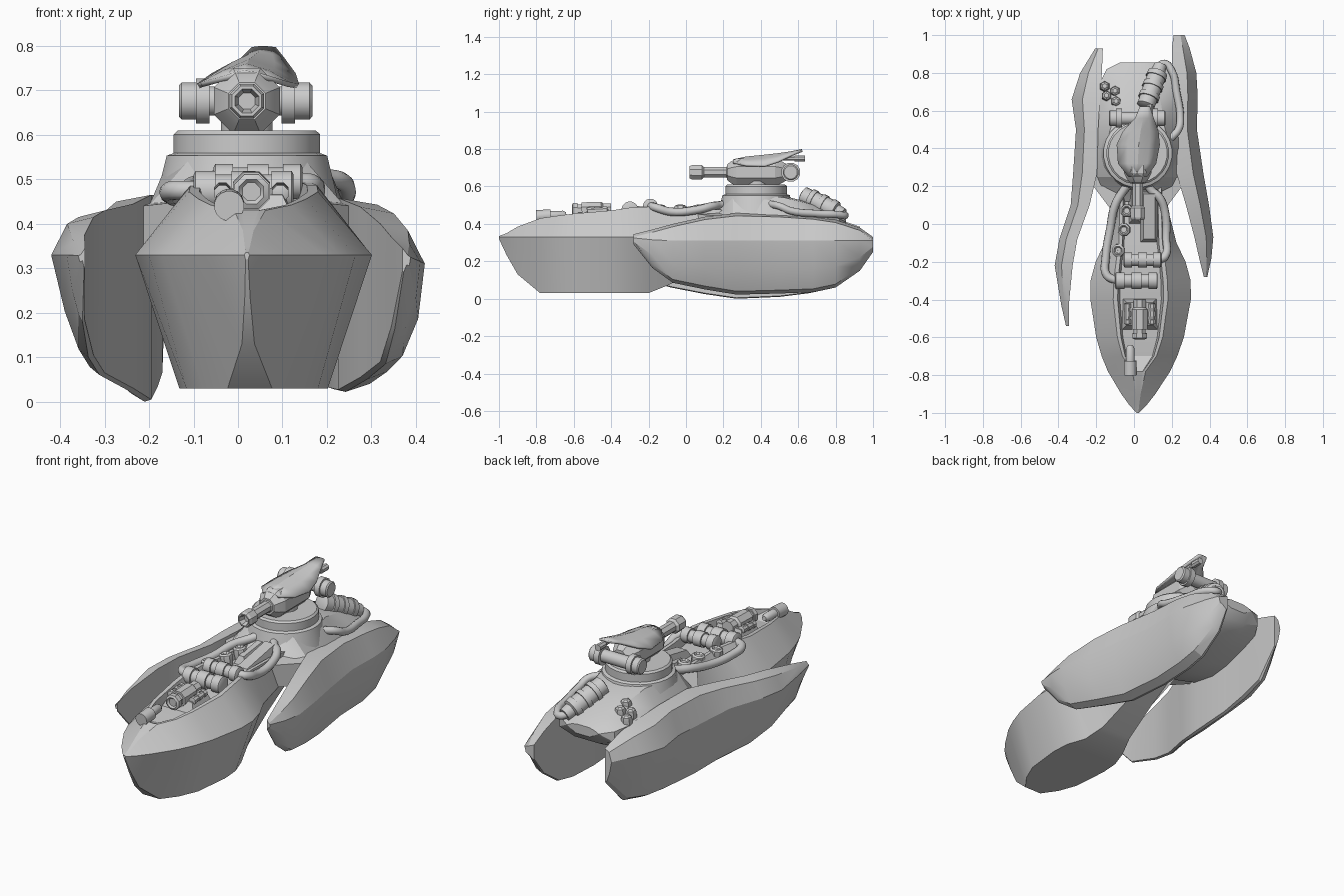
import bpy, bmesh, math
from mathutils import Vector


def finish(name, bm, angle=25):
    bmesh.ops.remove_doubles(bm, verts=bm.verts, dist=0.0005)
    bmesh.ops.recalc_face_normals(bm, faces=bm.faces)
    me = bpy.data.meshes.new(name)
    bm.to_mesh(me)
    bm.free()
    ob = bpy.data.objects.new(name, me)
    bpy.context.collection.objects.link(ob)
    bpy.ops.object.select_all(action='DESELECT')
    ob.select_set(True)
    bpy.context.view_layer.objects.active = ob
    bpy.ops.object.shade_smooth_by_angle(angle=math.radians(angle))
    return ob


def loft(name, rings, angle=25):
    """Skin closed rings of points and cap both ends."""
    bm = bmesh.new()
    vs = [[bm.verts.new(p) for p in r] for r in rings]
    n = len(vs[0])
    for a, b in zip(vs, vs[1:]):
        for i in range(n):
            j = (i + 1) % n
            bm.faces.new((a[i], a[j], b[j], b[i]))
    bm.faces.new(vs[0])
    bm.faces.new(vs[-1])
    return finish(name, bm, angle)


def lathe(name, p0, p1, prof, n=16, angle=35):
    """Turn a (fraction along axis, radius) profile around the axis p0-p1."""
    p0, p1 = Vector(p0), Vector(p1)
    q = (p1 - p0).to_track_quat('Z', 'Y')
    rings = []
    for t, r in prof:
        c = p0.lerp(p1, t)
        rings.append([c + q @ Vector((r * math.cos(2 * math.pi * (i + .5) / n),
                                      r * math.sin(2 * math.pi * (i + .5) / n), 0)) for i in range(n)])
    return loft(name, rings, angle)


def pipe(name, pts, r=0.022):
    cu = bpy.data.curves.new(name, 'CURVE')
    cu.dimensions = '3D'
    cu.bevel_depth, cu.bevel_resolution, cu.resolution_u = r, 3, 5
    cu.use_fill_caps = True
    sp = cu.splines.new('BEZIER')
    sp.bezier_points.add(len(pts) - 1)
    for b, p in zip(sp.bezier_points, pts):
        b.co = p
        b.handle_left_type = b.handle_right_type = 'AUTO'
    ob = bpy.data.objects.new(name, cu)
    bpy.context.collection.objects.link(ob)


def wedge(name, x0, x1, y0, y1, z, h0, h1, inset=0.02):
    """Tapered block whose top slopes from h0 (front) to h1 (back)."""
    loft(name, [[(x0, y0, z), (x1, y0, z), (x1, y1, z), (x0, y1, z)],
                [(x0 + inset, y0 + inset, h0), (x1 - inset, y0 + inset, h0),
                 (x1 - inset, y1 - inset, h1), (x0 + inset, y1 - inset, h1)]])


BANDS = [(0, .8), (.02, 1), (.22, 1), (.22, .8), (.38, .8), (.38, 1), (.62, 1),
         (.62, .8), (.78, .8), (.78, 1), (.98, 1), (1, .8)]


def banded(name, p0, p1, r, n=16):
    lathe(name, p0, p1, [(t, k * r) for t, k in BANDS], n)


# Front hull with sunken machinery well: y, chine half width, bottom half width, bottom z, rim half width, rim z
HULL = [(-1, .006, .003, .32, .003, .335), (-.96, .045, .006, .235, .006, .35),
        (-.9, .09, .014, .13, .012, .385), (-.78, .165, .05, .03, .035, .43),
        (-.7, .2, .108, .03, .09, .442), (-.6, .232, .148, .03, .12, .455),
        (-.4, .266, .167, .03, .145, .472), (-.3, .265, .16, .03, .142, .487), (-.2, .238, .125, .03, .13, .492),
        (-.1, .19, .09, .07, .115, .488), (.1, .14, .07, .17, .11, .48), (.3, .13, .06, .27, .11, .47)]
rings = []
for y, w, b, zb, r, z in HULL:
    well = y > -.75
    ri = r * (.84 if well else .6)
    fz = z - (.045 if well else 0)
    cx = .02 + .015 * min(1, (y + 1) / .5)
    zc = .33
    left = [(-b, zb), (-w, zc), (-r, z), (-ri, z), (-ri * .9, fz)]
    rings.append([(cx + x, y, zz) for x, zz in left] + [(cx - x, y, zz) for x, zz in reversed(left)])
loft("front_hull", rings)

# Side pontoons: y, inner x, outer x, top z, ridge z, bottom z
RIGHT = [(-.28, .37, .388, .345, .325, .29), (-.18, .345, .41, .37, .315, .165),
         (-.07, .32, .42, .4, .31, .085), (.1, .275, .397, .438, .31, .05),
         (.27, .225, .367, .458, .31, .022), (.5, .2, .333, .452, .31, .028),
         (.68, .2, .337, .44, .31, .035), (.8, .2, .33, .422, .31, .06),
         (.93, .2, .295, .38, .31, .15), (1, .21, .268, .33, .31, .25)]
LEFT = [(-.54, -.344, -.36, .345, .33, .3), (-.43, -.345, -.385, .375, .33, .18),
        (-.22, -.325, -.42, .415, .33, .1), (-.08, -.3, -.395, .43, .33, .06),
        (.1, -.235, -.335, .445, .33, .025), (.27, -.195, -.322, .465, .33, 0),
        (.5, -.19, -.307, .465, .33, .01), (.66, -.18, -.33, .45, .33, .03),
        (.8, -.17, -.285, .43, .33, .06), (.93, -.165, -.205, .385, .32, .2)]
# fm, fb: how far out the lower wall reaches halfway down and at the bottom
for name, table, fm, fb in (("right_pontoon", RIGHT, .85, .5), ("left_pontoon", LEFT, .68, .35)):
    rings = []
    for y, xi, xo, zt, zm, zb in table:
        w = xo - xi
        rings.append([(x, y, z) for x, z in ((xi, zt), (xi + w * .62, zt - .015), (xo, zm),
                                            (xi + w * fm, zb + (zm - zb) * .45), (xi + w * fb, zb + .018),
                                            (xi + w * .12, zb), (xi, zb + .005))])
    loft(name, rings, 22)

# Rear deck sloping from the turret to a rounded stern: y, base half width, top half width, top z, underside z
DECK = [(.12, .11, .08, .45, .33), (.2, .2, .1, .5, .3), (.25, .22, .13, .552, .27),
        (.4, .22, .175, .555, .24), (.52, .215, .14, .55, .25), (.66, .205, .12, .515, .28),
        (.76, .195, .115, .475, .31), (.82, .165, .105, .448, .34), (.855, .095, .07, .43, .38)]
rings = []
for y, w, t, z, zb in DECK:
    half = [(-w * .45, zb), (-w, zb + .03), (-w, min(z - .02, .44)), (-t, z - .008), (-t * .55, z)]
    rings.append([(.02 + x, y, zz) for x, zz in half] + [(.02 - x, y, zz) for x, zz in reversed(half)])
loft("rear_deck", rings)

# Shoulder brackets joining the neck to each pontoon
for s, n in ((-1, "left"), (1, "right")):
    loft(n + "_shoulder", [[(.02 + s * x, y, z + d) for x, y, z in
                            ((.1, .02, .455), (.235, .2, .44), (.22, .36, .45), (.1, .3, .47))] for d in (0, -.12)])

# Turret base ring
lathe("turret_ring", (.02, .375, .46), (.02, .375, .61),
      [(0, .205), (.62, .182), (.66, .166), (.94, .166), (1, .156)], 24)

# Turret body, gun barrel and muzzle
Z = .676
lathe("turret_neck", (.02, .38, .6), (.02, .38, .67), [(0, .06), (1, .06)], 12)
lathe("turret_body", (.02, .22, Z), (.02, .54, Z),
      [(0, .045), (.06, .062), (.16, .08), (.8, .08), (.92, .062), (1, .045)], 8, 20)
lathe("gun_barrel", (.02, .02, Z), (.02, .25, Z),
      [(.14, .02), (0, .029), (0, .036), (.06, .042), (.28, .042), (.33, .03), (.85, .03), (.9, .042), (1, .042)], 8, 20)

# Cross cylinder at the back of the turret
lathe("turret_cross_cylinder", (-.133, .56, Z), (.167, .56, Z),
      [(0, .036), (.02, .043), (.13, .043), (.13, .052), (.23, .052), (.23, .034), (.77, .034),
       (.77, .052), (.87, .052), (.87, .043), (.98, .043), (1, .036)], 12)
lathe("turret_sight", (.085, .5, .75), (.085, .635, .75),
      [(0, .012), (.6, .012), (.6, .018), (1, .018)], 8)

# Armour shield over the turret: y, left x, ridge x, right x, ridge z, side drop
bm = bmesh.new()
rows = []
for y, l, c, r, z, d in ((.25, -.03, .015, .07, .745, .012), (.32, -.085, .02, .118, .76, .042),
                         (.42, -.092, .025, .137, .77, .055), (.49, -.06, .035, .13, .778, .04),
                         (.56, .005, .048, .105, .788, .016), (.62, .03, .055, .085, .8, .003)):
    rows.append([bm.verts.new(p) for p in ((l, y, z - d), ((l + c) / 2, y, z - d * .35), (c, y, z),
                                           ((r + c) / 2, y, z - d * .35), (r, y, z - d))])
for a, b in zip(rows, rows[1:]):
    for i in range(4):
        bm.faces.new((a[i], a[i + 1], b[i + 1], b[i]))
shield = finish("turret_shield", bm)
if shield.data.polygons[0].normal.z < 0:
    shield.data.flip_normals()
mod = shield.modifiers.new("thickness", 'SOLIDIFY')
mod.thickness, mod.offset = .012, -1

# Bow tube
lathe("bow_tube", (-.02, -.8, .44), (-.02, -.64, .45),
      [(0, .034), (.48, .034), (.48, .024), (.9, .022), (1, .012)], 16)

# Engine and its housing in the well
wedge("engine_housing", -.065, .125, -.56, -.39, .41, .465, .48, .025)
lathe("engine_barrel", (.03, -.61, .472), (.03, -.4, .478),
      [(.04, .022), (0, .03), (.03, .042), (.15, .042), (.15, .034), (.25, .034), (.25, .045),
       (.75, .045), (.8, .035), (1, .035)], 8)
for x in (-.035, .095):
    banded("engine_side_cylinder", (x, -.53, .468), (x, -.42, .475), .02, 8)

# Cross tanks and feed pipes in front of the turret
banded("front_tank", (-.1, -.3, .475), (.125, -.3, .475), .045)
banded("rear_tank", (-.055, -.19, .495), (.145, -.19, .495), .04)
pipe("left_feed_pipe", [(-.09, -.3, .475), (-.145, -.27, .475), (-.15, -.18, .465), (-.125, -.02, .465),
                        (-.1, .1, .485), (-.06, .17, .495), (-.02, .22, .51)])
pipe("right_feed_pipe", [(.13, -.19, .495), (.165, -.17, .49), (.17, -.08, .465), (.165, .06, .475),
                         (.135, .14, .495), (.09, .18, .5), (.06, .23, .51)])

# Small neck fittings
wedge("neck_block", .03, .13, -.1, .18, .43, .475, .52)
wedge("neck_spine", -.03, .04, .0, .2, .43, .48, .5)
for y, x in ((.07, -.03), (-.03, -.045), (-.14, -.075)):
    lathe("neck_valve", (x, y, .43), (x - .01, y, .5),
          [(0, .03), (.7, .036), (.9, .034), (1, .024), (.85, .016)], 8)

# Rear canister and its return pipe
lathe("rear_canister", (.06, .62, .555), (.14, .84, .45),
      [(0, .03), (.03, .048), (.2, .048), (.2, .056), (.3, .056), (.3, .05), (.45, .05), (.45, .056), (.55, .056),
       (.55, .05), (.7, .05), (.7, .056), (.82, .052), (.84, .038), (1, .034)], 16)
pipe("rear_return_pipe", [(.12, .82, .46), (.16, .85, .445), (.2, .81, .45), (.225, .7, .455),
                          (.245, .56, .47), (.235, .5, .495), (.19, .45, .505)], .02)

# Hexagonal studs on the stern
for x, y, z in ((-.155, .725, .465), (-.1, .7, .487), (-.145, .675, .48), (-.095, .645, .505)):
    lathe("stern_stud", (x, y, z - .03), (x, y + .006, z + .022),
          [(0, .028), (.6, .028), (.85, .024), (1, .013)], 6, 20)
